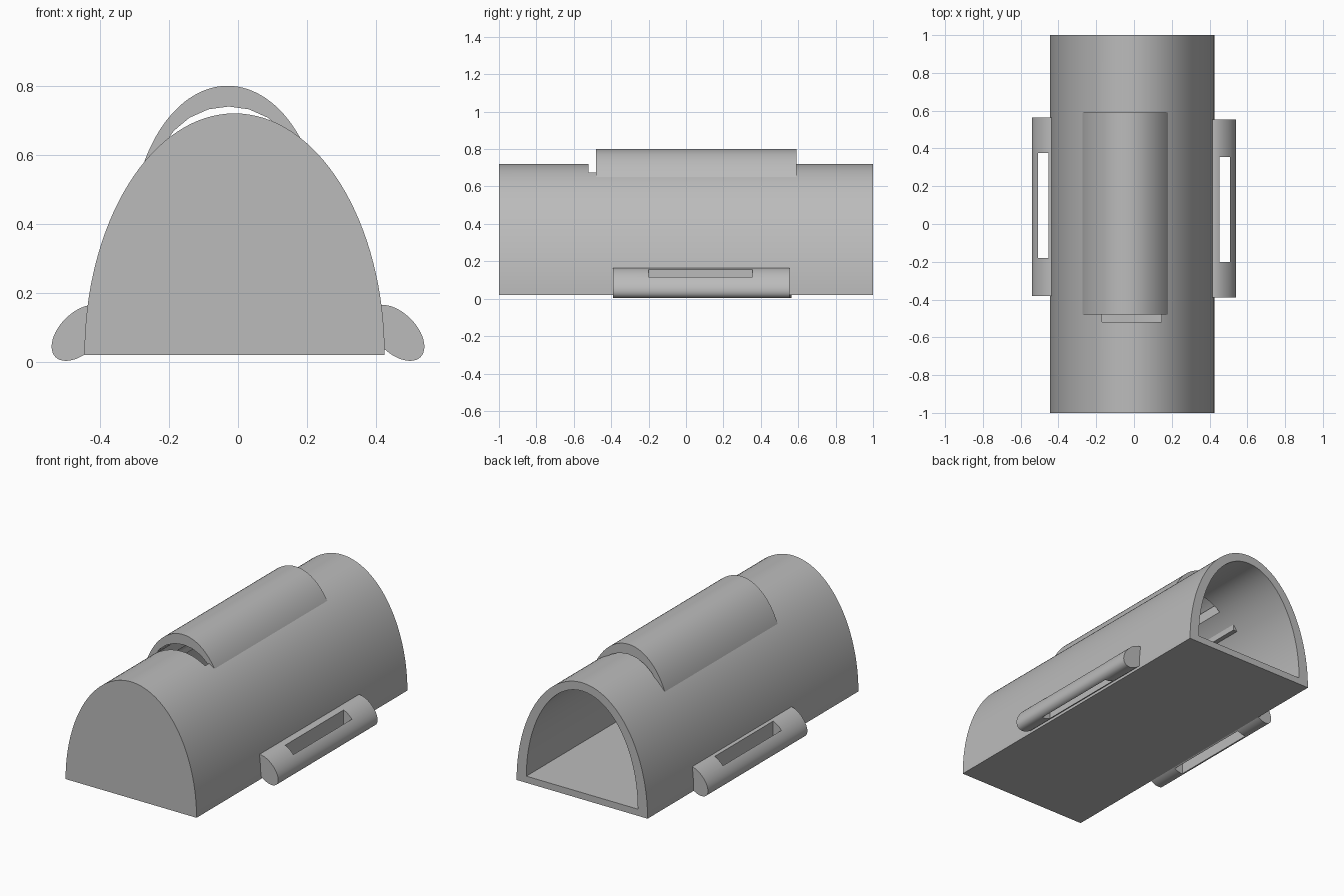
import bpy, bmesh
from math import sin, cos, pi, radians

cube = bpy.data.objects.get("Cube")
if cube:
    bpy.data.objects.remove(cube)

grey = bpy.data.materials.new("plain_grey")
grey.use_nodes = True
COLOUR = (0.5, 0.5, 0.5, 1)
grey.diffuse_color = COLOUR
grey.node_tree.nodes["Principled BSDF"].inputs["Base Color"].default_value = COLOUR


def arch(cx, base, half_width, height, start=0, end=pi, steps=64):
    """Elliptical arc from right to left."""
    angles = [start + (end - start) * i / steps for i in range(steps + 1)]
    return [(cx + half_width * cos(a), base + height * sin(a)) for a in angles]


def extrude(name, profile, y0, y1):
    """Solid prism of an x-z profile running along y."""
    bm = bmesh.new()
    face = bm.faces.new([bm.verts.new((x, y0, z)) for x, z in profile])
    geom = bmesh.ops.extrude_face_region(bm, geom=[face])["geom"]
    moved = [v for v in geom if isinstance(v, bmesh.types.BMVert)]
    bmesh.ops.translate(bm, verts=moved, vec=(0, y1 - y0, 0))
    bmesh.ops.recalc_face_normals(bm, faces=bm.faces)
    mesh = bpy.data.meshes.new(name)
    bm.to_mesh(mesh)
    bm.free()
    obj = bpy.data.objects.new(name, mesh)
    bpy.context.collection.objects.link(obj)
    mesh.materials.append(grey)
    return obj


def box(name, x0, x1, y0, y1, z0, z1):
    return extrude(name, [(x0, z0), (x1, z0), (x1, z1), (x0, z1)], y0, y1)


def activate(obj):
    bpy.ops.object.select_all(action='DESELECT')
    obj.select_set(True)
    bpy.context.view_layer.objects.active = obj


def cut(obj, cutter):
    mod = obj.modifiers.new("cut", 'BOOLEAN')
    mod.operation = 'DIFFERENCE'
    mod.solver = 'EXACT'
    mod.object = cutter
    activate(obj)
    bpy.ops.object.modifier_apply(modifier=mod.name)
    bpy.data.objects.remove(cutter)


def smooth(obj, angle=30):
    activate(obj)
    bpy.ops.object.shade_smooth_by_angle(angle=radians(angle))


# Arched housing, closed at the front and open at the back
body = extrude("arched_housing", arch(-0.01, 0.02, 0.435, 0.70), -1, 1)
cut(body, extrude("cavity", arch(-0.01, 0.06, 0.37, 0.61), -0.95, 1.1))
cut(body, box("roof_slot", -0.17, 0.145, -0.52, 0.55, 0.5, 0.9))
smooth(body)

# Curved hood over the roof slot, open at both ends
outer = arch(-0.03, 0.36, 0.279, 0.44, 0.32, pi - 0.32, 48)
inner = arch(-0.027, 0.525, 0.215, 0.215, -0.1, pi + 0.1, 12)
hood = extrude("roof_hood", outer + inner[::-1], -0.48, 0.59)
smooth(hood, 20)

# Side rails: tilted oval bars, each with an upright strap slot
for side, name, shift in ((1, "left", 0), (-1, "right", 0.01)):
    tilt = radians(-45)
    oval = []
    for i in range(48):
        a = 2 * pi * i / 48
        u, v = 0.099 * cos(a), 0.058 * sin(a)
        oval.append((side * (0.459 + u * cos(tilt) - v * sin(tilt)),
                     0.084 + u * sin(tilt) + v * cos(tilt)))
    rail = extrude(name + "_rail", oval, -0.39 + shift, 0.553 + shift)
    xs = sorted((side * 0.453, side * 0.508))
    cut(rail, box("strap_slot", *xs, -0.2 + 2 * shift, 0.355 + 2 * shift, -0.1, 0.3))
    smooth(rail)
